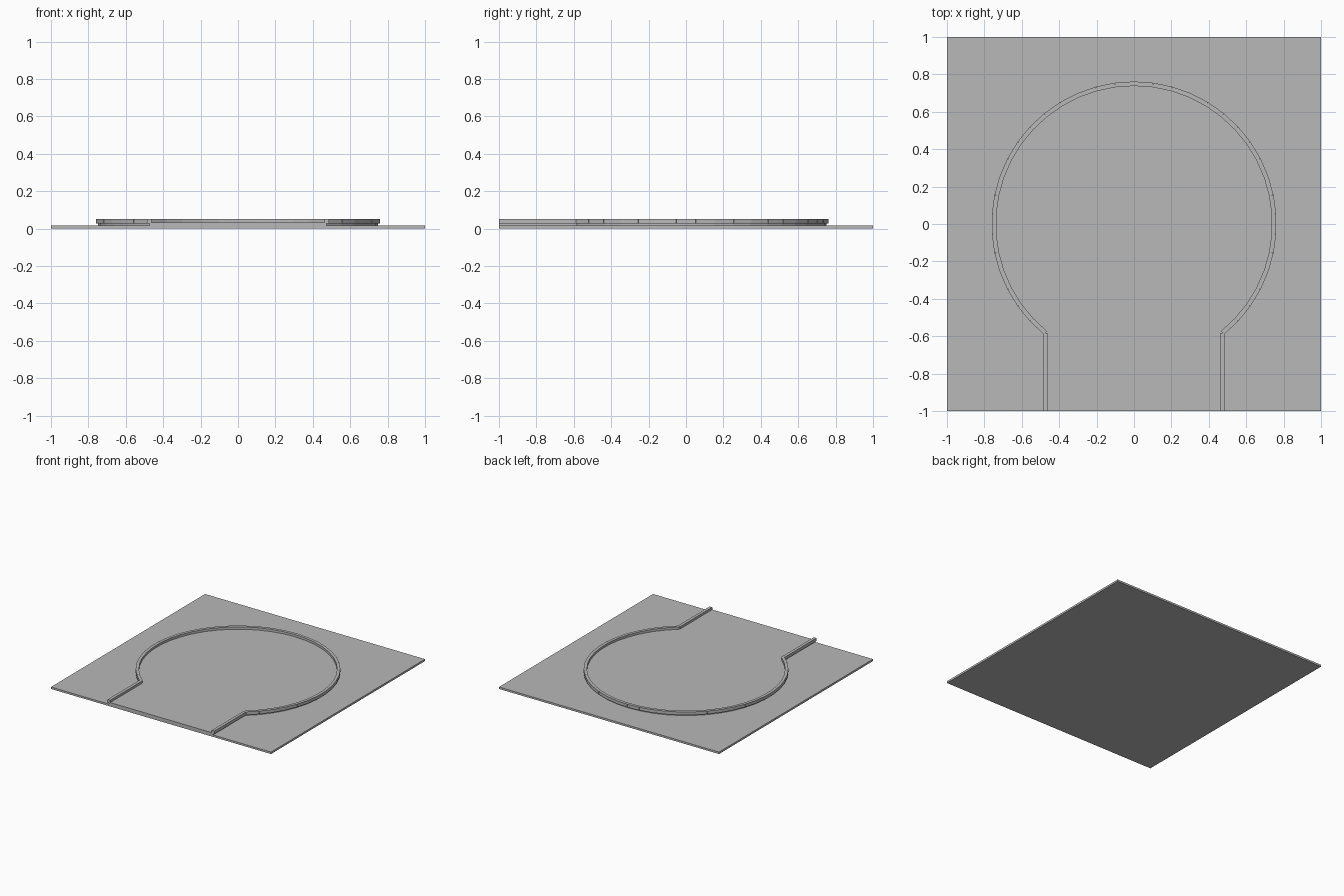
import bpy, bmesh, math
from mathutils import Matrix, Vector

cube = bpy.data.objects.get("Cube")
if cube:
    bpy.data.objects.remove(cube, do_unlink=True)

RADIUS = 0.75
STEP = 2 * math.pi / 46
HALF_COUNT = 18            # kerb blocks on each side of the back centre
SLAB_TOP, DECK_TOP = 0.016, 0.032
KERB_LOW, KERB_TOP, KERB_WIDTH = 0.026, 0.051, 0.024

grey = bpy.data.materials.new("stone grey")
grey.use_nodes = True
colour = (0.48, 0.48, 0.48, 1)
grey.diffuse_color = colour
grey.node_tree.nodes["Principled BSDF"].inputs["Base Color"].default_value = colour


def finish(name, bm):
    bmesh.ops.recalc_face_normals(bm, faces=bm.faces)
    mesh = bpy.data.meshes.new(name)
    bm.to_mesh(mesh)
    bm.free()
    mesh.materials.append(grey)
    obj = bpy.data.objects.new(name, mesh)
    bpy.context.collection.objects.link(obj)
    return obj


def prism(name, outline, low, high):
    bm = bmesh.new()
    face = bm.faces.new([bm.verts.new((p.x, p.y, low)) for p in outline])
    top = bmesh.ops.extrude_face_region(bm, geom=[face], use_keep_orig=True)["geom"]
    verts = [v for v in top if isinstance(v, bmesh.types.BMVert)]
    bmesh.ops.translate(bm, verts=verts, vec=(0, 0, high - low))
    return finish(name, bm)


def add_block(bm, a, b):
    # Kerb block centred on the line from a to b
    middle, along = (a + b) / 2, b - a
    place = Matrix.Translation((middle.x, middle.y, (KERB_LOW + KERB_TOP) / 2))
    turn = Matrix.Rotation(math.atan2(along.y, along.x), 4, 'Z')
    size = Matrix.Diagonal((along.length, KERB_WIDTH, KERB_TOP - KERB_LOW, 1))
    bmesh.ops.create_cube(bm, size=1, matrix=place @ turn @ size)


# Square base
prism("base_slab", [Vector(p) for p in ((-1, -1), (1, -1), (1, 1), (-1, 1))], 0, SLAB_TOP)

# Raised round deck with a straight approach to the front edge
arc = [Vector((RADIUS * math.sin(i * STEP), RADIUS * math.cos(i * STEP)))
       for i in range(-HALF_COUNT, HALF_COUNT + 1)]
left_front, right_front = Vector((arc[-1].x, -1)), Vector((arc[0].x, -1))
prism("raised_deck", [right_front] + arc + [left_front], SLAB_TOP, DECK_TOP)

# Ring of kerb blocks
bm = bmesh.new()
for a, b in zip(arc, arc[1:]):
    add_block(bm, a, b)
finish("kerb_ring", bm)

# Straight kerbs beside the approach
for name, a, b in (("left_approach_kerb", arc[-1], left_front),
                   ("right_approach_kerb", arc[0], right_front)):
    bm = bmesh.new()
    add_block(bm, a, b)
    finish(name, bm)
